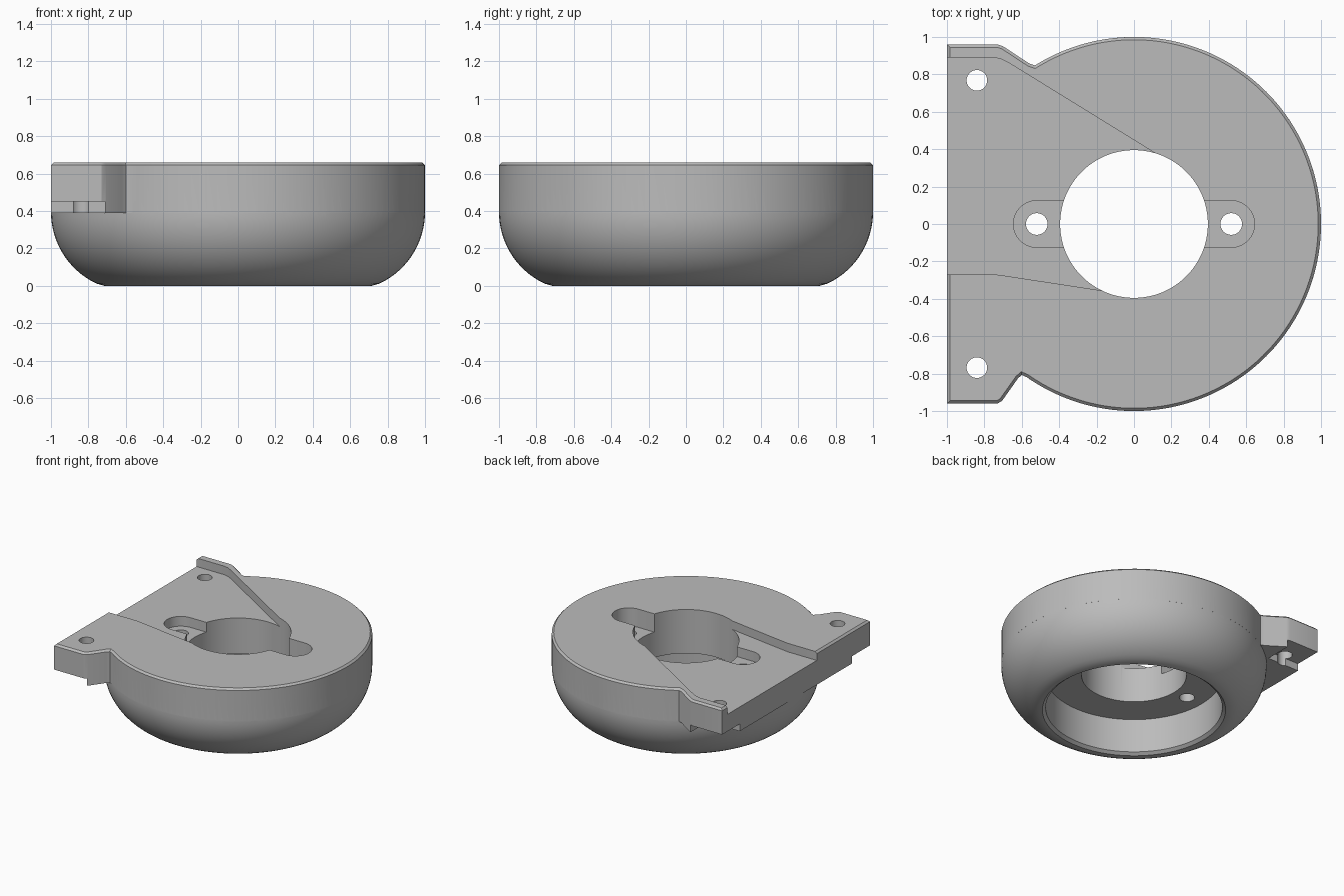
import bpy, bmesh
from math import cos, sin, pi, radians

cube = bpy.data.objects.get("Cube")
if cube:
    bpy.data.objects.remove(cube, do_unlink=True)

grey = bpy.data.materials.new("plain_grey")
grey.use_nodes = True
grey.diffuse_color = (0.5, 0.5, 0.5, 1)
grey.node_tree.nodes["Principled BSDF"].inputs["Base Color"].default_value = (0.5, 0.5, 0.5, 1)


def finish(name, bm):
    bmesh.ops.recalc_face_normals(bm, faces=bm.faces)
    mesh = bpy.data.meshes.new(name)
    bm.to_mesh(mesh)
    bm.free()
    mesh.materials.append(grey)
    ob = bpy.data.objects.new(name, mesh)
    bpy.context.collection.objects.link(ob)
    return ob


def prism(name, outline, z0, z1, chamfer=0):
    """Extrude a flat outline, optionally chamfering its top rim."""
    bm = bmesh.new()
    base = bm.faces.new([bm.verts.new((x, y, z0)) for x, y in outline])
    ext = bmesh.ops.extrude_face_region(bm, geom=[base])
    top = [v for v in ext["geom"] if isinstance(v, bmesh.types.BMVert)]
    bmesh.ops.translate(bm, verts=top, vec=(0, 0, z1 - z0))
    if chamfer:
        rim = [e for e in bm.edges if all(v in top for v in e.verts)]
        bmesh.ops.bevel(bm, geom=rim, offset=chamfer, segments=1, affect='EDGES')
    return finish(name, bm)


def lathe(name, profile, n=128):
    """Closed solid of revolution from (radius, height) points, capped at both ends."""
    bm = bmesh.new()
    rings = [[bm.verts.new((r * cos(2 * pi * i / n), r * sin(2 * pi * i / n), z))
              for i in range(n)] for r, z in profile]
    for a, b in zip(rings, rings[1:]):
        for i in range(n):
            j = (i + 1) % n
            bm.faces.new((a[i], a[j], b[j], b[i]))
    bm.faces.new(rings[0])
    bm.faces.new(rings[-1])
    return finish(name, bm)


def arc(cx, cy, r, a0, a1, n):
    return [(cx + r * cos(radians(a0 + (a1 - a0) * i / n)),
             cy + r * sin(radians(a0 + (a1 - a0) * i / n))) for i in range(n + 1)]


def combine(target, tool, operation):
    mod = target.modifiers.new("join", 'BOOLEAN')
    mod.operation = operation
    mod.solver = 'EXACT'
    mod.object = tool
    bpy.context.view_layer.objects.active = target
    bpy.ops.object.modifier_apply(modifier=mod.name)
    bpy.data.objects.remove(tool, do_unlink=True)


# Upper plate: round disc with a straight mounting edge on one side
outline = arc(0, 0, 1, -125, 120, 96)
outline += [(-.53, .848), (-.56, .858), (-.7, .95), (-.73, .96), (-1, .96),
            (-1, -.96), (-.73, -.96), (-.705, -.945), (-.62, -.825), (-.6, -.807)]
housing = prism("round_housing", outline, .39, .66, chamfer=.015)

# Rounded lower bowl
R = .423
bowl = [(1 - R + R * cos(a), .395 - R * sin(a))
        for a in [1.205 * i / 16 for i in range(17)]]
bowl[-1] = (.715, 0)
combine(housing, lathe("bowl", [(.95, .45), (.9995, .41)] + bowl), 'UNION')

# Underside recess and the central bore
combine(housing, lathe("recess", [(.71, -.02), (.69, 0), (.665, .02), (.665, .3)]), 'DIFFERENCE')
combine(housing, lathe("bore", [(.395, -.1), (.395, 1)]), 'DIFFERENCE')

# Shallow wedge channel widening toward the straight edge
wedge = [(-1.1, .89), (-.75, .89), (-.71, .882), (-.67, .862), (.16, .35),
         (-.1, -.367), (-.7, -.275), (-.74, -.27), (-1.1, -.27)]
combine(housing, prism("wedge", wedge, .59, 1), 'DIFFERENCE')

# Slots beside the bore, each with a screw hole
for side in (1, -1):
    slot = [(side * x, y) for x, y in [(.3, -.125)] + arc(.52, 0, .125, -90, 90, 20) + [(.3, .125)]]
    combine(housing, prism("slot", slot, .51, 1), 'DIFFERENCE')
    combine(housing, prism("screw_hole", arc(side * .52, 0, .058, 0, 350, 35), .2, 1), 'DIFFERENCE')

# Mounting corners: thinned underside and a through hole
for side in (1, -1):
    corner = [(-1.1, side * .73), (-.71, side * .73), (-.71, side * 1.1), (-1.1, side * 1.1)]
    combine(housing, prism("corner_relief", corner, .3, .45), 'DIFFERENCE')
    combine(housing, prism("mount_hole", arc(-.84, side * .768, .055, 0, 350, 35), .2, 1), 'DIFFERENCE')

bpy.ops.object.select_all(action='DESELECT')
housing.select_set(True)
bpy.context.view_layer.objects.active = housing
bpy.ops.object.shade_smooth_by_angle(angle=radians(25))
